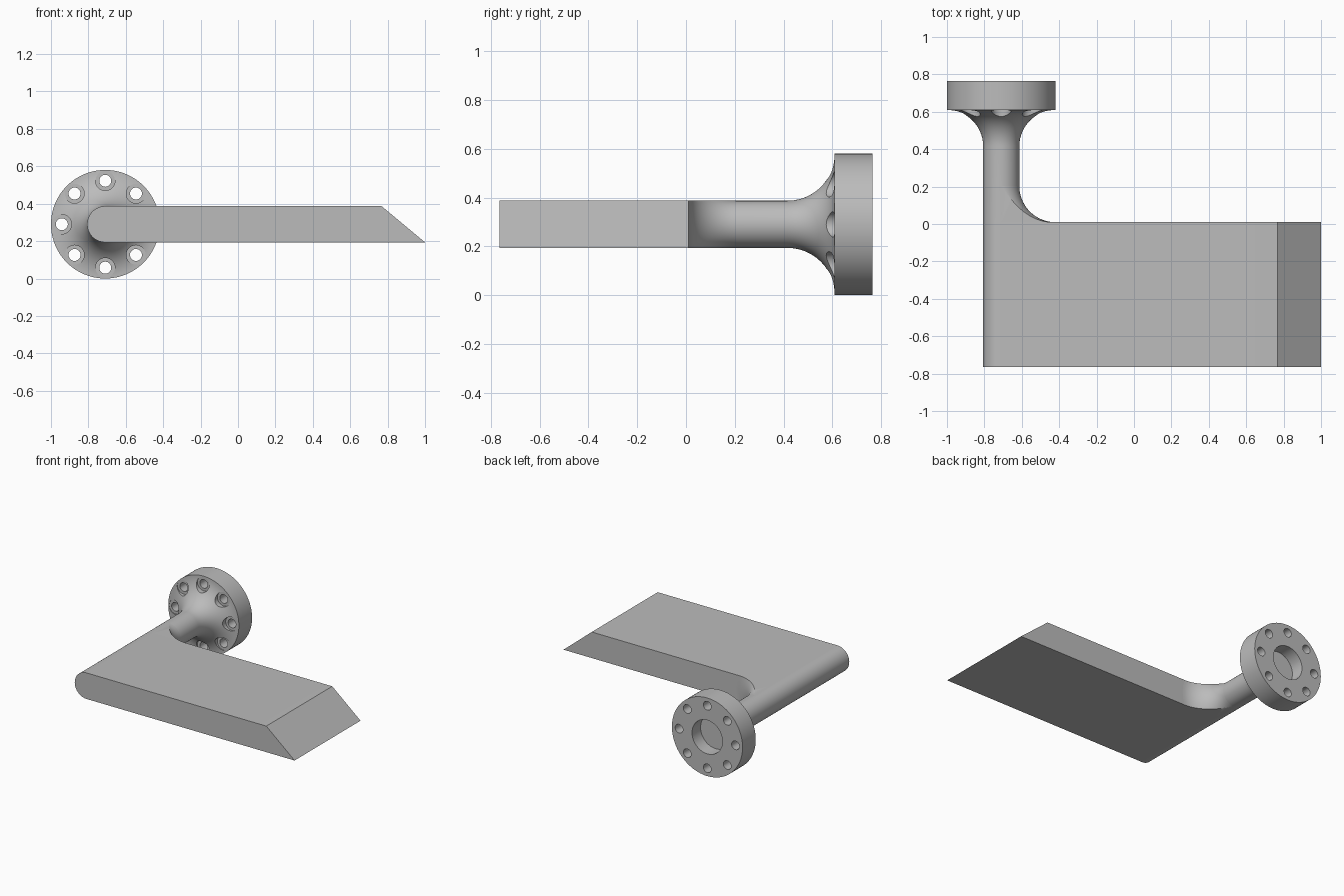
import bpy, bmesh, math
from mathutils import Matrix, Vector

old = bpy.data.objects.get("Cube")
if old:
    bpy.data.objects.remove(old, do_unlink=True)

# Proportions are multiples of the shaft diameter
U = 0.1935
R_SHAFT, R_FLANGE = U / 2, 1.5 * U
AX, AZ = R_FLANGE - 1, R_FLANGE
Y_FRONT = -3.95 * U
Y_BLADE = Y_FRONT + 4 * U
Y_FLANGE = Y_BLADE + 3.1 * U
Y_BACK = Y_FLANGE + 0.8 * U

grey = bpy.data.materials.new("plain_grey")
grey.use_nodes = True
colour = (0.5, 0.5, 0.5, 1)
grey.diffuse_color = colour
grey.node_tree.nodes["Principled BSDF"].inputs["Base Color"].default_value = colour


def finish(name, bm):
    bmesh.ops.remove_doubles(bm, verts=bm.verts, dist=1e-5)
    bmesh.ops.recalc_face_normals(bm, faces=bm.faces)
    mesh = bpy.data.meshes.new(name)
    bm.to_mesh(mesh)
    bm.free()
    mesh.materials.append(grey)
    ob = bpy.data.objects.new(name, mesh)
    bpy.context.collection.objects.link(ob)
    return ob


def lathe(name, profile, steps=96):
    """Turn (radius, y) points about the shaft axis."""
    bm = bmesh.new()
    verts = [bm.verts.new((AX + r, y, AZ)) for r, y in profile]
    edges = [bm.edges.new(pair) for pair in zip(verts, verts[1:])]
    bmesh.ops.spin(bm, geom=verts + edges, cent=(AX, 0, AZ), axis=(0, 1, 0),
                   angle=math.tau, steps=steps, use_merge=True)
    return finish(name, bm)


def add_rod(bm, x, z, radius, y0, y1, sides=32):
    place = Matrix.Translation((x, (y0 + y1) / 2, z)) @ Matrix.Rotation(math.pi / 2, 4, 'X')
    bmesh.ops.create_cone(bm, cap_ends=True, segments=sides, radius1=radius,
                          radius2=radius, depth=y1 - y0, matrix=place)


def combine(ob, tool, operation):
    mod = ob.modifiers.new("cut", 'BOOLEAN')
    mod.operation, mod.object, mod.solver = operation, tool, 'EXACT'
    bpy.context.view_layer.objects.active = ob
    bpy.ops.object.modifier_apply(modifier=mod.name)
    bpy.data.objects.remove(tool, do_unlink=True)


def smooth(ob):
    bpy.ops.object.select_all(action='DESELECT')
    ob.select_set(True)
    bpy.context.view_layer.objects.active = ob
    bpy.ops.object.shade_smooth_by_angle(angle=math.radians(30))


def fillet(y_wall, direction, steps=20):
    """Quarter arc from the shaft surface out to a wall."""
    return [(R_FLANGE - U * math.cos(a), y_wall + direction * U * (1 - math.sin(a)))
            for a in (math.pi / 2 * i / steps for i in range(steps + 1))]


# Shaft flaring into the round flange
shaft = lathe("shaft_and_flange", [(0, Y_BLADE), (R_SHAFT, Y_BLADE)]
              + fillet(Y_FLANGE, -1) + [(R_FLANGE, Y_BACK), (0, Y_BACK)])

# Bolt holes, counterbores and the round recess in the back
bolts, bores = bmesh.new(), bmesh.new()
for i in range(8):
    a = math.tau * i / 8
    x, z = AX + 1.2 * U * math.cos(a), AZ + 1.2 * U * math.sin(a)
    add_rod(bolts, x, z, 0.032, Y_FLANGE - 0.3, Y_BACK + 0.1)
    add_rod(bores, x, z, 0.052, Y_FLANGE - 0.3, Y_FLANGE + 0.002)
add_rod(bolts, AX, AZ, 0.125, Y_BACK - 0.1, Y_BACK + 0.1, 64)
combine(shaft, finish("bore_cutter", bores), 'DIFFERENCE')
combine(shaft, finish("bolt_cutter", bolts), 'DIFFERENCE')
smooth(shaft)

# Flat blade: rounded on the shaft side, slanted at the far end
outline = [(AX + R_SHAFT * math.cos(a), AZ + R_SHAFT * math.sin(a))
           for a in (math.pi / 2 + math.pi * i / 32 for i in range(33))]
outline += [(1, AZ - R_SHAFT), (1 - 1.2 * U, AZ + R_SHAFT)]
bm = bmesh.new()
face = bm.faces.new([bm.verts.new((x, Y_FRONT, z)) for x, z in outline])
extruded = bmesh.ops.extrude_face_region(bm, geom=[face])["geom"]
bmesh.ops.translate(bm, vec=Vector((0, Y_BLADE - Y_FRONT, 0)),
                    verts=[v for v in extruded if isinstance(v, bmesh.types.BMVert)])
smooth(finish("blade", bm))

# Curved corner between shaft and blade, trimmed to the blade thickness
corner = lathe("corner_fillet", [(0, Y_BLADE + U)] + fillet(Y_BLADE, 1)
               + [(R_FLANGE, Y_BLADE - 0.01), (0, Y_BLADE - 0.01)])
bm = bmesh.new()
bmesh.ops.create_cube(bm, size=1, matrix=Matrix.Translation((AX + 0.5, Y_BLADE + 0.5, AZ))
                      @ Matrix.Diagonal((1, 1, 2 * R_SHAFT, 1)))
combine(corner, finish("trim_box", bm), 'INTERSECT')
smooth(corner)
